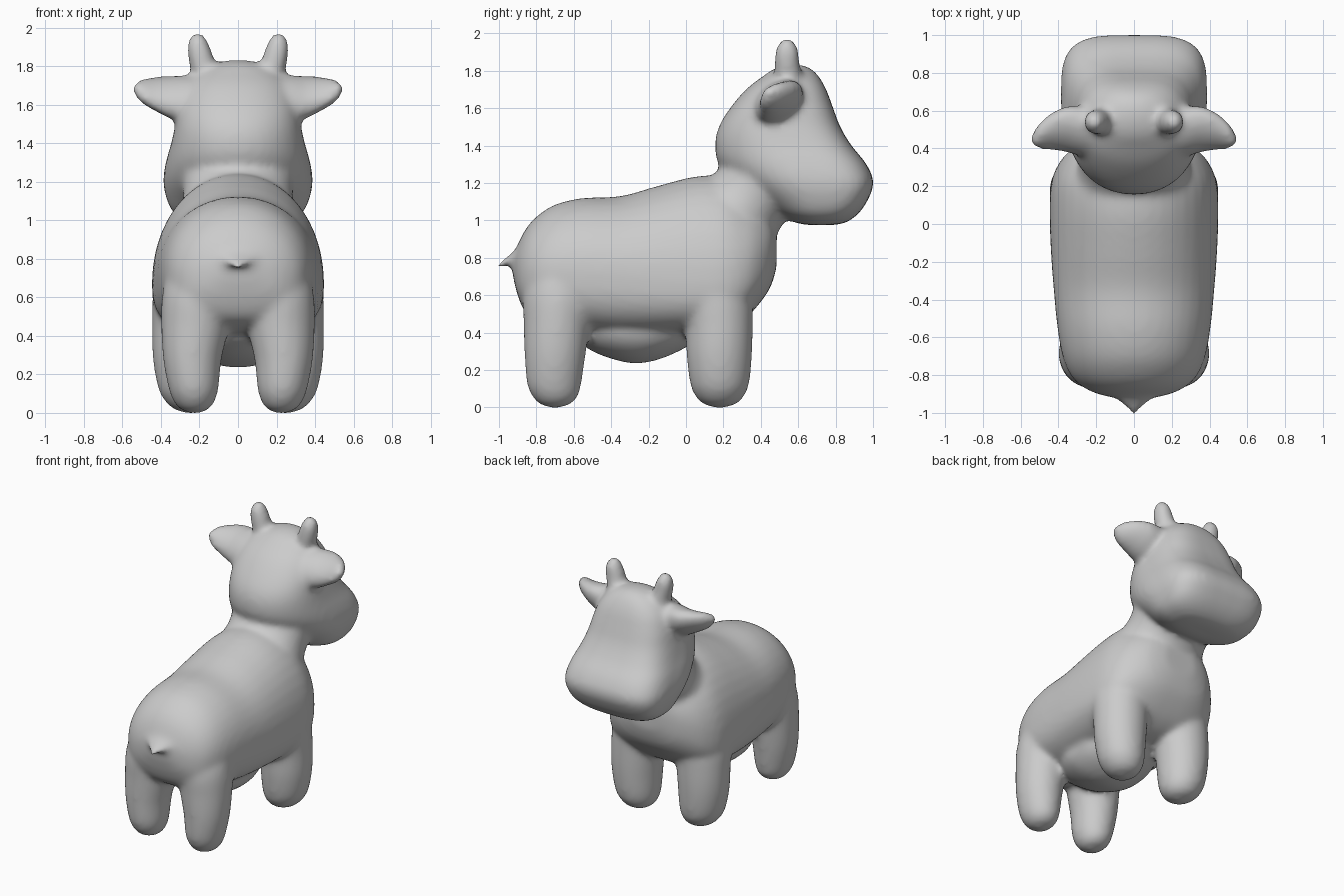
import bpy, bmesh
from math import sin, cos, pi, radians
from mathutils import Vector as V

N = 40
parts = []


def ring(c, u, vp, vn=None, ep=2, en=None):
    """Superellipse ring; positive and negative halves may differ."""
    c, u, vp = V(c), V(u), V(vp)
    vn = vp if vn is None else V(vn)
    en = ep if en is None else en
    pts = []
    for i in range(N):
        a = 2 * pi * i / N
        ca, sa = cos(a), sin(a)
        e, v = (ep, vp) if sa >= 0 else (en, vn)
        x = abs(ca) ** (2 / e) * (1 if ca >= 0 else -1)
        y = abs(sa) ** (2 / e) * (1 if sa >= 0 else -1)
        pts.append(c + u * x + v * y)
    return pts


def loft(name, rings, steps=4):
    """Smooth closed skin through the rings."""
    fine = []
    for k in range(len(rings) - 1):
        a, b = rings[max(k - 1, 0)], rings[k]
        c, d = rings[k + 1], rings[min(k + 2, len(rings) - 1)]
        for s in range(steps):
            t = s / steps
            fine.append([0.5 * (2 * q + (r - p) * t + (2 * p - 5 * q + 4 * r - w) * t * t
                                + (3 * q - p - 3 * r + w) * t ** 3)
                         for p, q, r, w in zip(a, b, c, d)])
    fine.append(rings[-1])
    bm = bmesh.new()
    vs = [[bm.verts.new(p) for p in r] for r in fine]
    for r, q in zip(vs, vs[1:]):
        for i in range(N):
            j = (i + 1) % N
            bm.faces.new((r[i], r[j], q[j], q[i]))
    bm.faces.new(vs[0])
    bm.faces.new(vs[-1])
    bmesh.ops.recalc_face_normals(bm, faces=bm.faces)
    me = bpy.data.meshes.new(name)
    bm.to_mesh(me)
    bm.free()
    ob = bpy.data.objects.new(name, me)
    bpy.context.collection.objects.link(ob)
    parts.append(ob)


# torso: y, bottom, top, half width, height of the widest line (share)
torso = [(-.925, .70, .82, .08, .45), (-.90, .60, .87, .19, .45), (-.86, .51, .95, .275, .45),
         (-.8, .46, 1.02, .335, .45), (-.7, .42, 1.085, .378, .45), (-.55, .40, 1.12, .405, .45),
         (-.35, .38, 1.13, .425, .44), (-.15, .38, 1.185, .44, .38), (.05, .39, 1.235, .447, .33),
         (.2, .41, 1.235, .442, .31), (.3, .46, 1.18, .41, .33), (.38, .54, 1.12, .35, .38),
         (.45, .64, 1.05, .25, .45), (.485, .75, .98, .13, .5)]
loft("torso", [ring((0, y, b + f * (t - b)), (w, 0, 0), (0, 0, (1 - f) * (t - b)),
                    (0, 0, f * (t - b)), 2.05, 2.8) for y, b, t, w, f in torso])

# hanging belly
loft("belly", [ring((0, y, .43), (w, 0, 0), (0, 0, h)) for y, w, h in
               [(-.62, .1, .05), (-.5, .22, .13), (-.38, .28, .175), (-.27, .29, .195),
                (-.15, .28, .175), (-.02, .22, .12), (.09, .1, .05)]])

# neck
loft("neck", [ring((0, y, z), (w, 0, 0), (0, a, -b), ep=2.1) for y, z, w, a, b in
              [(.22, .97, .33, .19, .19), (.335, 1.11, .285, .17, .15), (.43, 1.24, .3, .17, .15)]])

# head: z, back, front, half width, front squareness, widest line (share from back)
head = [(.975, .66, .78, .13, 2.4, .5), (.987, .59, .85, .24, 2.8, .5),
        (1.03, .49, .915, .325, 3.2, .52), (1.1, .39, .967, .367, 3.6, .54),
        (1.2, .26, 1.003, .388, 3.7, .54), (1.3, .175, .965, .375, 3.7, .53),
        (1.4, .155, .885, .347, 3.6, .49), (1.5, .175, .825, .325, 3.4, .45),
        (1.6, .235, .787, .305, 3.2, .42), (1.7, .32, .75, .265, 2.9, .42),
        (1.77, .41, .71, .2, 2.6, .42), (1.81, .47, .67, .13, 2.3, .45), (1.832, .54, .62, .05, 2, .5)]
loft("head", [ring((0, b + c * (f - b), z), (w, 0, 0), (0, (1 - c) * (f - b), 0),
                   (0, c * (f - b), 0), e, 2.1) for z, b, f, w, e, c in head])

# tail
loft("tail", [ring((0, y, z), (w, 0, 0), (0, .4 * h, h)) for y, z, w, h in
              [(-.82, .88, .2, .1), (-.9, .82, .125, .055), (-.955, .785, .06, .032),
               (-.995, .765, .025, .02), (-1.01, .76, .01, .01)]])

for side, s in (("left", -1), ("right", 1)):
    # legs: z, centre x, centre y, radius x, radius y
    front = [(0, .245, .18, .03, .03), (.02, .248, .18, .085, .09), (.06, .253, .18, .125, .13),
             (.13, .262, .18, .153, .158), (.28, .27, .178, .172, .175), (.45, .265, .175, .182, .182),
             (.62, .25, .15, .19, .2), (.8, .22, .12, .17, .17)]
    back = [(0, .225, -.7, .03, .03), (.02, .226, -.7, .075, .085), (.06, .228, -.7, .107, .122),
            (.13, .231, -.705, .13, .146), (.28, .237, -.7, .152, .163), (.45, .222, -.69, .176, .178),
            (.62, .205, -.675, .188, .195), (.8, .18, -.65, .17, .17)]
    for nm, rows in (("front", front), ("back", back)):
        loft(f"{nm}_leg_{side}", [ring((s * x, y, z), (rx, 0, 0), (0, ry, 0))
                                  for z, x, y, rx, ry in rows])

    # ears: slanted leaf shape growing sideways
    ca, sa = cos(radians(38)), sin(radians(38))
    loft(f"ear_{side}", [ring((s * x, y, z), (0, a * ca, a * sa), (0, -b * sa, b * ca))
                         for x, y, z, a, b in
                         [(.18, .48, 1.62, .155, .11), (.28, .492, 1.632, .147, .1),
                          (.35, .502, 1.638, .142, .088), (.43, .492, 1.656, .117, .068),
                          (.495, .468, 1.67, .083, .052), (.53, .45, 1.68, .046, .034),
                          (.547, .445, 1.68, .015, .01)]])

    # horns
    loft(f"horn_{side}", [ring((s * x, y, z), (r, 0, -r * .3 * s), (0, r * 1.1, 0))
                          for x, y, z, r in
                          [(.15, .55, 1.66, .075), (.175, .545, 1.77, .067), (.195, .54, 1.85, .062),
                           (.21, .54, 1.91, .055), (.217, .54, 1.952, .038), (.22, .54, 1.975, .012)]])

# merge the parts into one softly blended skin
bpy.ops.object.select_all(action='DESELECT')
for ob in parts:
    ob.select_set(True)
bpy.context.view_layer.objects.active = parts[0]
bpy.ops.object.join()
calf = bpy.context.view_layer.objects.active
calf.name = "calf"
rm = calf.modifiers.new("skin", 'REMESH')
rm.mode = 'VOXEL'
rm.voxel_size = .018
rm.use_smooth_shade = True
sm = calf.modifiers.new("soften", 'SMOOTH')
sm.factor = .5
sm.iterations = 12
